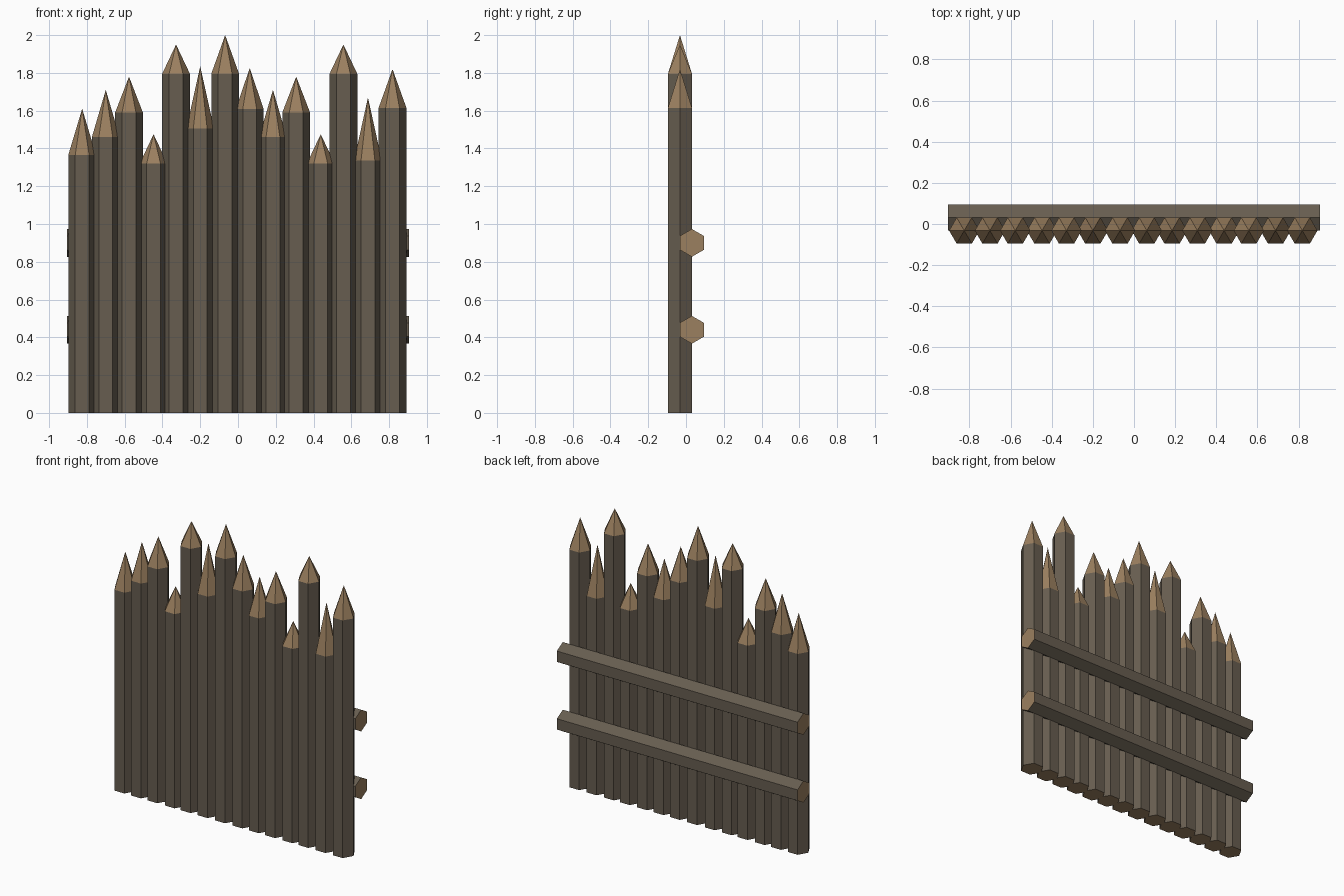
import bpy
import bmesh
import math
from mathutils import Matrix

cube = bpy.data.objects.get("Cube")
if cube:
    bpy.data.objects.remove(cube, do_unlink=True)


def make_material(name, color):
    mat = bpy.data.materials.new(name)
    mat.use_nodes = True
    mat.diffuse_color = color
    mat.node_tree.nodes["Principled BSDF"].inputs["Base Color"].default_value = color
    return mat


bark = make_material("dark bark", (0.135, 0.11, 0.08, 1))
cut_wood = make_material("cut wood", (0.33, 0.215, 0.115, 1))

RADIUS = 0.0735


def make_log(name, length, tip=0.0):
    """Six-sided log along z; the far end is sharpened when tip is given."""
    bm = bmesh.new()
    bmesh.ops.create_circle(bm, cap_ends=True, segments=6, radius=RADIUS,
                            matrix=Matrix.Rotation(math.pi / 2, 4, "Z"))
    out = bmesh.ops.extrude_face_region(bm, geom=bm.faces[:])
    top_verts = [g for g in out["geom"] if isinstance(g, bmesh.types.BMVert)]
    bmesh.ops.translate(bm, verts=top_verts, vec=(0, 0, length))
    if tip:
        top = max(bm.faces, key=lambda f: f.calc_center_median().z)
        poked = bmesh.ops.poke(bm, faces=[top])
        poked["verts"][0].co.z = length + tip
    bmesh.ops.recalc_face_normals(bm, faces=bm.faces[:])
    # Bark on the sides, bare wood on cut ends and points
    for f in bm.faces:
        f.material_index = int(abs(f.normal.z) > 0.01)
    mesh = bpy.data.meshes.new(name)
    bm.to_mesh(mesh)
    bm.free()
    mesh.materials.append(bark)
    mesh.materials.append(cut_wood)
    obj = bpy.data.objects.new(name, mesh)
    bpy.context.collection.objects.link(obj)
    return obj


# Upright stakes: x, shoulder height, point height
stakes = [
    (-0.825, 1.365, 1.61), (-0.70, 1.46, 1.71), (-0.577, 1.59, 1.78),
    (-0.447, 1.32, 1.475), (-0.328, 1.795, 1.95), (-0.20, 1.505, 1.835),
    (-0.068, 1.795, 2.0), (0.062, 1.61, 1.825), (0.185, 1.46, 1.71),
    (0.308, 1.59, 1.78), (0.438, 1.32, 1.475), (0.558, 1.795, 1.95),
    (0.688, 1.335, 1.67), (0.818, 1.615, 1.82),
]
for i, (x, shoulder, point) in enumerate(stakes, 1):
    stake = make_log(f"stake_{i}", shoulder, point - shoulder)
    stake.location = (x, -0.032, 0)

# Cross rails on the back
for name, z in (("lower_rail", 0.44), ("upper_rail", 0.90)):
    rail = make_log(name, 1.81)
    rail.rotation_euler = (0, math.pi / 2, 0)
    rail.location = (-0.905, 0.031, z)
